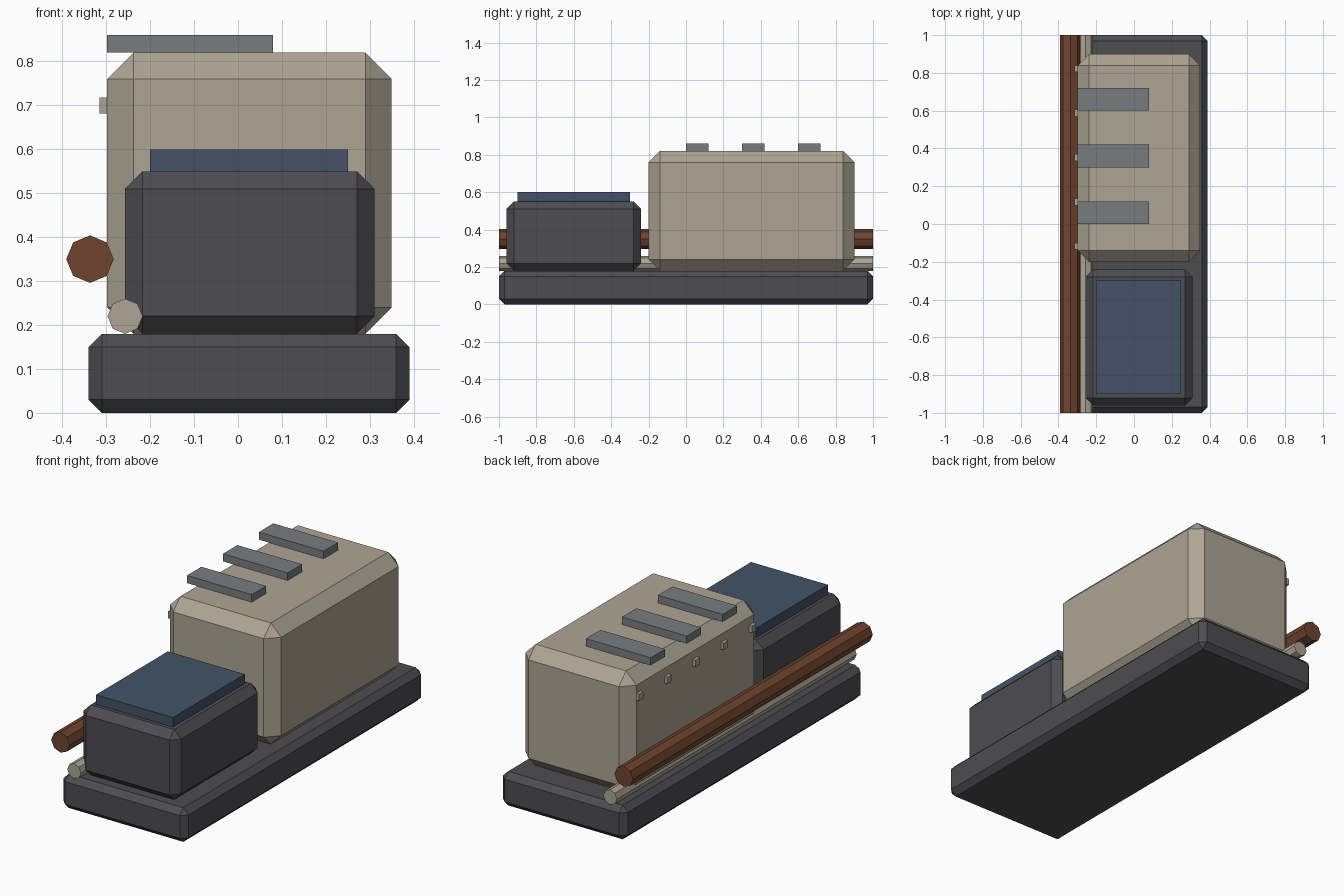
import bpy, bmesh, math
from mathutils import Matrix, Vector

if "Cube" in bpy.data.objects:
    bpy.data.objects.remove(bpy.data.objects["Cube"])


def material(name, rgb):
    m = bpy.data.materials.new(name)
    m.diffuse_color = (*rgb, 1)
    m.use_nodes = True
    m.node_tree.nodes["Principled BSDF"].inputs["Base Color"].default_value = m.diffuse_color
    return m


DARK = material("dark grey", (0.074, 0.073, 0.081))
TAN = material("khaki tan", (0.42, 0.375, 0.295))
GREY = material("steel grey", (0.19, 0.203, 0.215))
BLUE = material("slate blue", (0.056, 0.086, 0.135))
BROWN = material("rust brown", (0.158, 0.057, 0.028))


def finish(name, bm, mat):
    bmesh.ops.recalc_face_normals(bm, faces=bm.faces)
    me = bpy.data.meshes.new(name)
    bm.to_mesh(me)
    bm.free()
    me.materials.append(mat)
    ob = bpy.data.objects.new(name, me)
    bpy.context.collection.objects.link(ob)
    return ob


def box(name, lo, hi, mat, chamfer=0):
    lo, hi = Vector(lo), Vector(hi)
    bm = bmesh.new()
    bmesh.ops.create_cube(bm, size=1, matrix=Matrix.Translation((lo + hi) / 2)
                          @ Matrix.Diagonal((*(hi - lo), 1)))
    if chamfer:
        bmesh.ops.bevel(bm, geom=bm.edges[:], offset=chamfer, segments=1,
                        affect='EDGES', profile=0.5)
    return finish(name, bm, mat)


def pipe(name, x, z, r, mat):
    bm = bmesh.new()
    bmesh.ops.create_cone(bm, cap_ends=True, segments=8, radius1=r, radius2=r, depth=2,
                          matrix=Matrix.Translation((x, 0, z))
                          @ Matrix.Rotation(math.pi / 2, 4, 'X'))
    return finish(name, bm, mat)


# Chamfered base, main housing and lower front unit
box("base", (-0.34, -1, 0), (0.39, 1, 0.18), DARK, 0.03)
box("main_housing", (-0.298, -0.2, 0.18), (0.35, 0.9, 0.82), TAN, 0.06)
box("front_unit", (-0.257, -0.96, 0.18), (0.311, -0.24, 0.55), DARK, 0.04)
box("front_unit_lid", (-0.2, -0.9, 0.55), (0.25, -0.3, 0.6), BLUE)

# Slats across the housing roof
for i in range(3):
    y = 0.3 * i
    box(f"roof_slat_{i + 1}", (-0.298, y, 0.82), (0.08, y + 0.12, 0.86), GREY)

# Row of studs on the left wall
for i in range(5):
    y = -0.118 + 0.235 * i
    box(f"wall_stud_{i + 1}", (-0.315, y - 0.018, 0.682), (-0.28, y + 0.018, 0.718), TAN)

# Pipes running along the left side
pipe("large_pipe", -0.337, 0.35, 0.054, BROWN)
pipe("small_pipe", -0.257, 0.22, 0.04, TAN)
